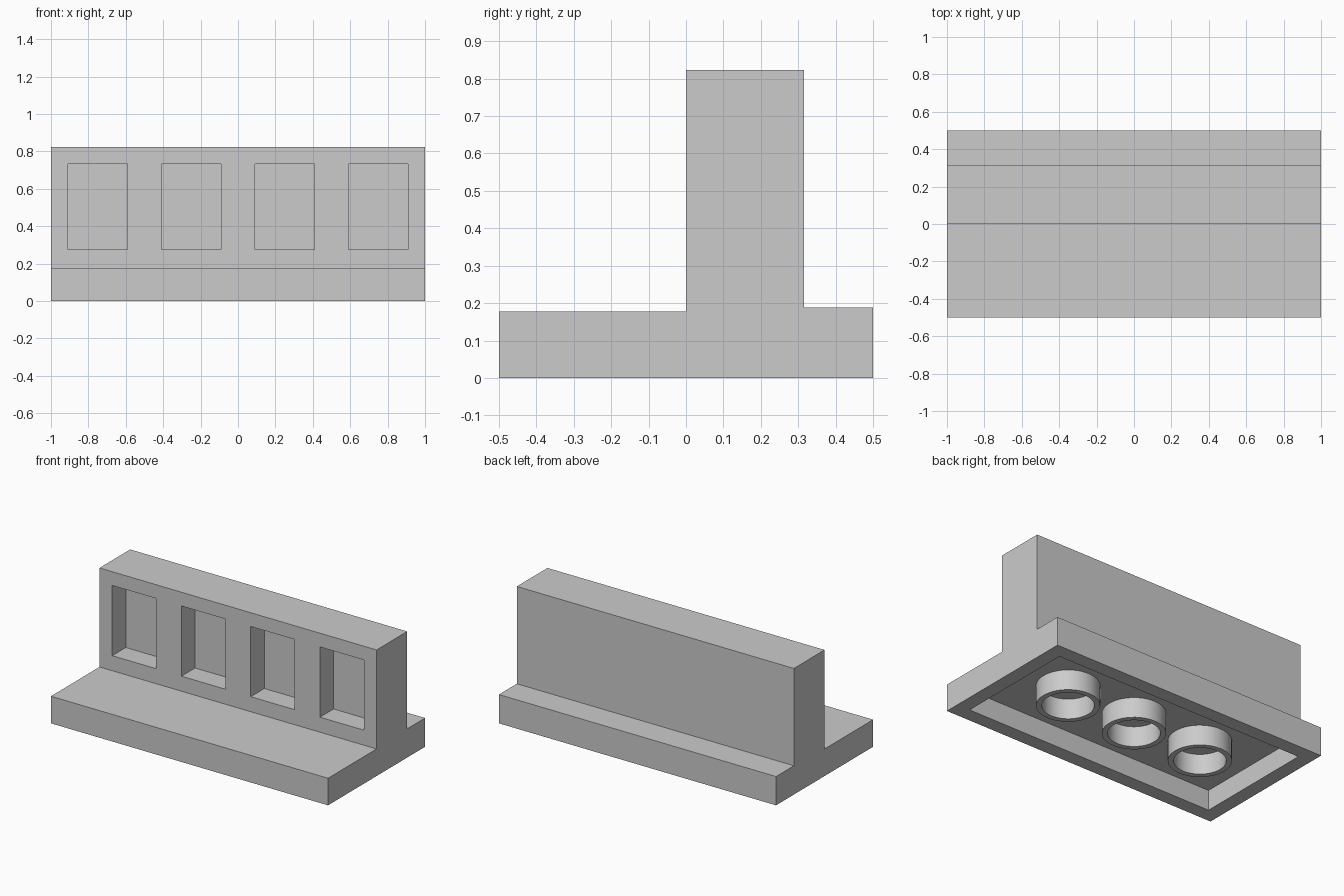
import bpy
import bmesh
import math
from mathutils import Vector

if "Cube" in bpy.data.objects:
    bpy.data.objects.remove(bpy.data.objects["Cube"], do_unlink=True)

WALL_DEPTH = 0.316
WALL_TOP = 0.823
RIM = 0.094
CEILING = 0.132

grey = bpy.data.materials.new("light_grey")
grey.use_nodes = True
grey.diffuse_color = (0.6, 0.6, 0.6, 1)
grey.node_tree.nodes["Principled BSDF"].inputs["Base Color"].default_value = (0.6, 0.6, 0.6, 1)


def finish(name, bm):
    """Turn a bmesh into a named object."""
    bmesh.ops.recalc_face_normals(bm, faces=bm.faces)
    mesh = bpy.data.meshes.new(name)
    bm.to_mesh(mesh)
    bm.free()
    mesh.materials.append(grey)
    obj = bpy.data.objects.new(name, mesh)
    bpy.context.collection.objects.link(obj)
    return obj


def box(name, low, high):
    low, high = Vector(low), Vector(high)
    bm = bmesh.new()
    bmesh.ops.create_cube(bm, size=1)
    bmesh.ops.scale(bm, vec=high - low, verts=bm.verts)
    bmesh.ops.translate(bm, vec=(low + high) / 2, verts=bm.verts)
    return finish(name, bm)


def cut(target, cutter):
    """Subtract the cutter, apply the result and remove the cutter."""
    cutter.hide_render = True
    mod = target.modifiers.new("cut", "BOOLEAN")
    mod.operation = "DIFFERENCE"
    mod.solver = "EXACT"
    mod.object = cutter
    bpy.context.view_layer.objects.active = target
    bpy.ops.object.modifier_apply(modifier=mod.name)
    bpy.data.objects.remove(cutter, do_unlink=True)


# Base with upright wall: side profile (y, z) extruded along x
profile = [(-0.5, 0), (0.5, 0), (0.5, 0.188), (WALL_DEPTH, 0.188),
           (WALL_DEPTH, WALL_TOP), (0, WALL_TOP), (0, 0.177), (-0.5, 0.177)]
bm = bmesh.new()
face = bm.faces.new([bm.verts.new((-1, y, z)) for y, z in profile])
side = bmesh.ops.extrude_face_region(bm, geom=[face])
bmesh.ops.translate(bm, vec=(2, 0, 0),
                    verts=[v for v in side["geom"] if isinstance(v, bmesh.types.BMVert)])
body = finish("base_and_wall", bm)

# Four recessed panels in the front of the wall
for x in (-0.75, -0.25, 0.25, 0.75):
    cut(body, box("panel_cutter", (x - 0.158, -0.1, 0.275), (x + 0.158, 0.14, 0.733)))

# Hollow underside
cut(body, box("underside_cutter", (-1 + RIM, -0.5 + RIM, -0.1), (1 - RIM, 0.5 - RIM, CEILING)))

# Three tubes under the base, each a spun rectangle
for name, x in (("right_tube", -0.5), ("middle_tube", 0), ("left_tube", 0.5)):
    bm = bmesh.new()
    ring = [bm.verts.new((r, 0, z)) for r, z in
            ((0.153, 0), (0.187, 0), (0.187, CEILING), (0.153, CEILING))]
    edges = [bm.edges.new((ring[i], ring[(i + 1) % 4])) for i in range(4)]
    bmesh.ops.spin(bm, geom=ring + edges, cent=(0, 0, 0), axis=(0, 0, 1),
                   angle=math.tau, steps=48, use_merge=True)
    bmesh.ops.remove_doubles(bm, verts=bm.verts, dist=0.0001)
    tube = finish(name, bm)
    tube.location.x = x
    bpy.ops.object.select_all(action="DESELECT")
    tube.select_set(True)
    bpy.context.view_layer.objects.active = tube
    bpy.ops.object.shade_smooth_by_angle(angle=math.radians(30))
